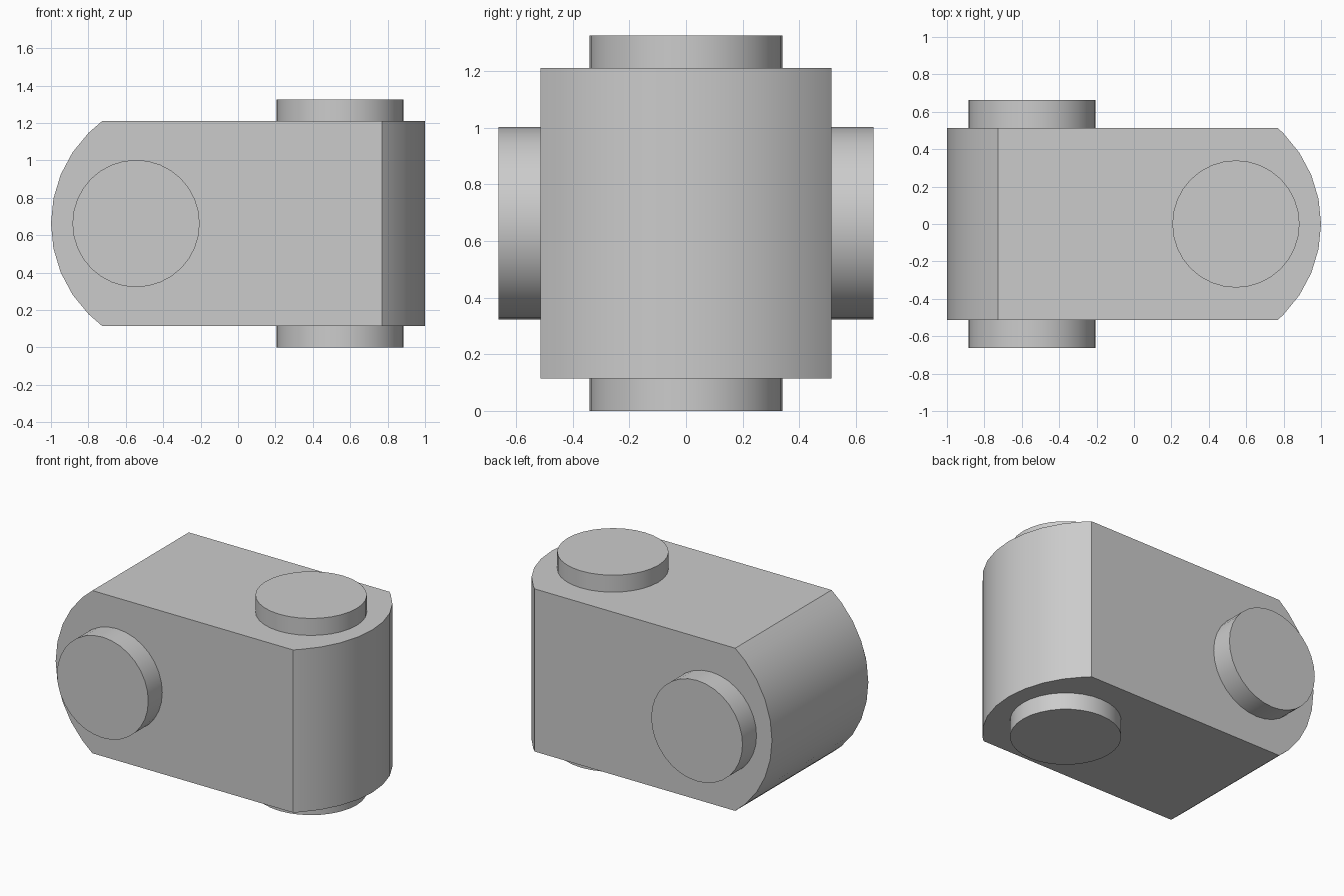
import bpy
import bmesh
from math import sin, cos, asin, radians

if "Cube" in bpy.data.objects:
    bpy.data.objects.remove(bpy.data.objects["Cube"], do_unlink=True)

MID_Z = 0.6625            # height of the block's centre
HALF_Y, HALF_Z = 0.513, 0.548
ARC_R, ARC_X = 0.685, 0.315
PIN_X, PIN_R, PIN_HALF = 0.545, 0.34, 0.6625
SIDES = 32

grey = bpy.data.materials.new("plain grey")
grey.use_nodes = True
colour = (0.6, 0.6, 0.6, 1)
grey.diffuse_color = colour
grey.node_tree.nodes["Principled BSDF"].inputs["Base Color"].default_value = colour


def finish(name, bm):
    bmesh.ops.recalc_face_normals(bm, faces=bm.faces)
    mesh = bpy.data.meshes.new(name)
    bm.to_mesh(mesh)
    bm.free()
    mesh.materials.append(grey)
    obj = bpy.data.objects.new(name, mesh)
    bpy.context.collection.objects.link(obj)
    bpy.ops.object.select_all(action="DESELECT")
    obj.select_set(True)
    bpy.context.view_layer.objects.active = obj
    bpy.ops.object.shade_smooth_by_angle(angle=radians(25))
    return obj


def arc(half_width):
    """Points (outward, across) of a cylinder end trimmed to a half width."""
    step = radians(360 / SIDES)
    end = asin(half_width / ARC_R)
    count = int(end / step)
    angles = [-end] + [i * step for i in range(-count, count + 1)] + [end]
    return [(ARC_X + ARC_R * cos(a), ARC_R * sin(a)) for a in angles]


# Block: one end rounded about y, the other rounded about z
bm = bmesh.new()
front, back = ([bm.verts.new((-out, y, MID_Z + across)) for out, across in arc(HALF_Z)]
               for y in (-HALF_Y, HALF_Y))
bottom, top = ([bm.verts.new((out, across, MID_Z + z)) for out, across in arc(HALF_Y)]
               for z in (-HALF_Z, HALF_Z))
bm.faces.new(front + [top[0], bottom[0]])
bm.faces.new(back + [top[-1], bottom[-1]])
bm.faces.new([front[-1]] + top + [back[-1]])
bm.faces.new([front[0]] + bottom + [back[0]])
for a, b in ((front, back), (bottom, top)):
    for i in range(len(a) - 1):
        bm.faces.new((a[i], a[i + 1], b[i + 1], b[i]))
finish("link_block", bm)


# Pins passing through the block near each rounded end
def pin(name, x, tilt):
    bm = bmesh.new()
    bmesh.ops.create_cone(bm, cap_ends=True, segments=SIDES, radius1=PIN_R,
                          radius2=PIN_R, depth=2 * PIN_HALF)
    obj = finish(name, bm)
    obj.location = (x, 0, MID_Z)
    obj.rotation_euler.x = radians(tilt)


pin("vertical_pin", PIN_X, 0)
pin("cross_pin", -PIN_X, 90)
